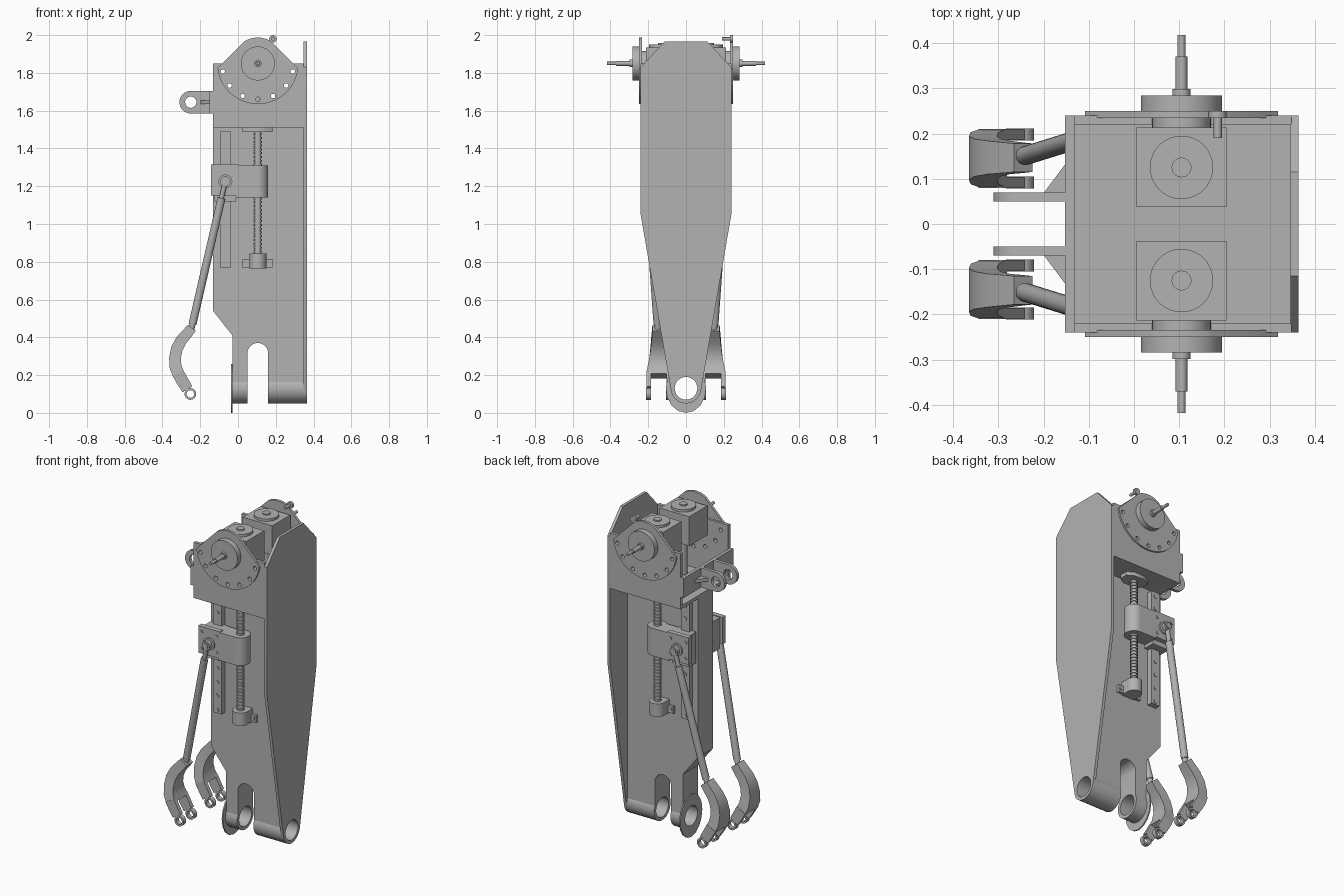
import bpy, bmesh
from math import sin, cos, pi, radians
from mathutils import Vector, Matrix

cube = bpy.data.objects.get("Cube")
if cube:
    bpy.data.objects.remove(cube, do_unlink=True)

steel = bpy.data.materials.new("plain_grey_steel")
steel.use_nodes = True
steel.diffuse_color = (0.45, 0.45, 0.45, 1)
steel.node_tree.nodes["Principled BSDF"].inputs["Base Color"].default_value = (0.45, 0.45, 0.45, 1)


def finish(name, bm, mirror=False, cutter=None, helper=False):
    """Turn a bmesh into a named object, optionally drilled and mirrored front to back."""
    bmesh.ops.recalc_face_normals(bm, faces=bm.faces)
    mesh = bpy.data.meshes.new(name)
    bm.to_mesh(mesh)
    bm.free()
    ob = bpy.data.objects.new(name, mesh)
    bpy.context.collection.objects.link(ob)
    mesh.materials.append(steel)
    if helper:
        ob.hide_render = True
        ob.hide_set(True)
        return ob
    if cutter:
        m = ob.modifiers.new("drill", 'BOOLEAN')
        m.object, m.operation, m.solver = cutter, 'DIFFERENCE', 'EXACT'
    if mirror:
        m = ob.modifiers.new("mirror", 'MIRROR')
        m.use_axis = (False, True, False)
        m.use_mirror_merge = False
    bpy.ops.object.select_all(action='DESELECT')
    ob.select_set(True)
    bpy.context.view_layer.objects.active = ob
    bpy.ops.object.shade_smooth_by_angle(angle=radians(32))
    return ob


def prism(bm, pts, axis, a, b):
    """Extrude a 2D outline along an axis from a to b."""
    def place(p, d):
        return {'x': (d, p[0], p[1]), 'y': (p[0], d, p[1]), 'z': (p[0], p[1], d)}[axis]
    lo = [bm.verts.new(place(p, a)) for p in pts]
    hi = [bm.verts.new(place(p, b)) for p in pts]
    bm.faces.new(lo)
    bm.faces.new(hi[::-1])
    for i in range(len(pts)):
        j = (i + 1) % len(pts)
        bm.faces.new((lo[i], lo[j], hi[j], hi[i]))


def box(bm, x0, x1, y0, y1, z0, z1):
    prism(bm, [(x0, y0), (x1, y0), (x1, y1), (x0, y1)], 'z', z0, z1)


def arc(cx, cy, r, a0, a1, n=16):
    return [(cx + r * cos(radians(a0 + (a1 - a0) * i / n)),
             cy + r * sin(radians(a0 + (a1 - a0) * i / n))) for i in range(n + 1)]


def disc(bm, c, r, axis, a, b, n=32, squash=1):
    prism(bm, [(c[0] + r * squash * cos(2 * pi * i / n), c[1] + r * sin(2 * pi * i / n))
               for i in range(n)], axis, a, b)


def tube(bm, c, r, hole, axis, a, b, n=32):
    """Hollow cylinder."""
    def place(p, d):
        return {'x': (d, p[0], p[1]), 'y': (p[0], d, p[1])}[axis]
    loops = [[bm.verts.new(place((c[0] + q * cos(2 * pi * i / n), c[1] + q * sin(2 * pi * i / n)), d))
              for i in range(n)] for q, d in ((r, a), (r, b), (hole, b), (hole, a))]
    for k in range(4):
        u, v = loops[k], loops[(k + 1) % 4]
        for i in range(n):
            j = (i + 1) % n
            bm.faces.new((u[i], u[j], v[j], v[i]))


def rod(bm, p, q, r, n=16):
    p, q = Vector(p), Vector(q)
    turn = (q - p).to_track_quat('Z', 'Y').to_matrix().to_4x4()
    bmesh.ops.create_cone(bm, cap_ends=True, segments=n, radius1=r, radius2=r, depth=(q - p).length,
                          matrix=Matrix.Translation((p + q) / 2) @ turn)


def ribbon(bm, path):
    """Sweep a rectangle along (x, z, half thickness, y0, y1) stations."""
    rings = []
    for i, (x, z, h, y0, y1) in enumerate(path):
        p, q = path[max(i - 1, 0)], path[min(i + 1, len(path) - 1)]
        t = Vector((q[0] - p[0], q[1] - p[1])).normalized()
        nx, nz = -t.y * h, t.x * h
        rings.append([bm.verts.new(v) for v in ((x + nx, y0, z + nz), (x + nx, y1, z + nz),
                                                (x - nx, y1, z - nz), (x - nx, y0, z - nz))])
    for u, v in zip(rings, rings[1:]):
        for i in range(4):
            j = (i + 1) % 4
            bm.faces.new((u[i], u[j], v[j], v[i]))
    bm.faces.new(rings[0])
    bm.faces.new(rings[-1][::-1])


SX, SY = 0.105, 0.125      # screw axis
HUB = (SX, 1.85)           # drive hub centre

# Cutters
bm = bmesh.new()
disc(bm, (0, 0.13), 0.06, 'x', -0.5, 0.6)
bore = finish("bore_cutter", bm, helper=True)
bm = bmesh.new()
for a in (193, 218, 245, 270, 295, 322, 347):
    disc(bm, (HUB[0] + 0.19 * cos(radians(a)), HUB[1] + 0.19 * sin(radians(a))), 0.012, 'y', -0.4, 0.4, 12)
holes = finish("bolt_hole_cutter", bm, helper=True)

# Large side plate
bm = bmesh.new()
prism(bm, [(-0.115, 1.965), (-0.24, 1.83), (-0.24, 1.05)] + arc(0, 0.13, 0.08, -170, -10)
      + [(0.24, 1.05), (0.24, 1.83), (0.115, 1.965)], 'x', 0.346, 0.364)
finish("side_plate", bm, cutter=bore)

# Central web with forked foot
bm = bmesh.new()
prism(bm, [(-0.132, 1.52), (-0.132, 0.54), (-0.03, 0.41), (-0.03, 0.13), (0.05, 0.13)]
      + arc(SX, 0.315, 0.055, 180, 0) + [(0.16, 0.13), (0.35, 0.13), (0.35, 1.52)], 'y', -0.072, 0.072)
finish("central_web", bm, cutter=bore)
bm = bmesh.new()
tube(bm, (0, 0.13), 0.08, 0.06, 'x', -0.03, 0.05)
tube(bm, (0, 0.13), 0.08, 0.06, 'x', 0.16, 0.364)
finish("foot_bushings", bm)
bm = bmesh.new()
disc(bm, (0, 0.13), 0.13, 'x', -0.036, -0.028, 16, 0.82)
finish("foot_flange", bm, cutter=bore)

# Upper housing
bm = bmesh.new()
box(bm, -0.132, 0.348, 0.22, 0.24, 1.51, 1.85)
finish("housing_wall", bm, True, holes)
bm = bmesh.new()
box(bm, -0.132, 0.348, -0.22, 0.22, 1.51, 1.53)
finish("housing_floor", bm)
bm = bmesh.new()
box(bm, -0.152, -0.132, -0.24, 0.24, 1.585, 1.705)
finish("housing_end_beam", bm)

# Drive covers with hubs and shafts
bm = bmesh.new()
prism(bm, arc(*HUB, 0.215, 187, 353, 32) + arc(*HUB, 0.137, 60, 120, 10), 'y', 0.234, 0.25)
finish("drive_cover", bm, True, holes)
bm = bmesh.new()
disc(bm, HUB, 0.065, 'y', 0.2, 0.235)
disc(bm, HUB, 0.09, 'y', 0.25, 0.284, 40)
disc(bm, HUB, 0.02, 'y', 0.284, 0.298, 20)
disc(bm, HUB, 0.013, 'y', 0.298, 0.37, 16)
disc(bm, HUB, 0.009, 'y', 0.37, 0.418, 16)
finish("hub_and_shaft", bm, True)
bm = bmesh.new()
tube(bm, (0.185, 1.98), 0.02, 0.009, 'y', 0.234, 0.25, 16)
disc(bm, (0.185, 1.98), 0.009, 'y', 0.19, 0.25, 12)
finish("cover_latch", bm)

# Gearboxes
bm = bmesh.new()
box(bm, 0.005, 0.205, 0.038, 0.213, 1.755, 1.935)
disc(bm, (SX, SY), 0.07, 'z', 1.935, 1.95, 40)
tube_r = 0.022
disc(bm, (SX, SY), tube_r, 'z', 1.95, 1.958, 20)
disc(bm, (SX, SY), tube_r, 'z', 1.5, 1.755, 20)
finish("gearbox", bm, True)

# Clevis
bm = bmesh.new()
disc(bm, (-0.25, 1.645), 0.03, 'y', -0.3, 0.3, 24)
pin_hole = finish("clevis_cutter", bm, helper=True)
bm = bmesh.new()
prism(bm, arc(-0.25, 1.645, 0.06, 90, 270) + [(-0.14, 1.585), (-0.14, 1.705)], 'y', 0.05, 0.07)
finish("clevis_lug", bm, True, pin_hole)
bm = bmesh.new()
prism(bm, [(-0.2, 0.068), (-0.15, 0.068), (-0.15, 0.135)], 'z', 1.635, 1.655)
finish("clevis_gusset", bm, True)

# Guide rail
bm = bmesh.new()
box(bm, -0.096, -0.038, 0.07, 0.105, 0.77, 1.49)
for z in (0.79, 0.875, 0.96, 1.045, 1.385, 1.46):
    disc(bm, (-0.067, z), 0.012, 'y', 0.105, 0.109, 12)
finish("guide_rail", bm, True)

# Threaded screw
bm = bmesh.new()
rod(bm, (SX, SY, 0.8), (SX, SY, 1.5), 0.017)
for i in range(32):
    disc(bm, (SX, SY), 0.023, 'z', 0.85 + i * 0.02, 0.86 + i * 0.02, 16)
finish("lead_screw", bm, True)

# Screw bearings
bm = bmesh.new()
disc(bm, (SX, SY), 0.045, 'z', 0.765, 0.845)
box(bm, 0.06, 0.15, 0.07, SY, 0.765, 0.845)
box(bm, 0.025, 0.182, 0.07, 0.088, 0.77, 0.815)
for x in (0.043, 0.165):
    disc(bm, (x, 0.793), 0.01, 'y', 0.088, 0.093, 12)
finish("lower_bearing", bm, True)
bm = bmesh.new()
prism(bm, [(0.025, 0.1), (0.07, 0.075), (0.14, 0.075), (0.182, 0.1),
           (0.182, 0.15), (0.14, 0.175), (0.07, 0.175), (0.025, 0.15)], 'z', 1.487, 1.511)
finish("upper_bearing", bm, True)

# Sliding carriage and nut
bm = bmesh.new()
box(bm, -0.125, -0.01, 0.08, 0.15, 1.12, 1.31)
box(bm, -0.143, 0.002, 0.15, 0.18, 1.15, 1.315)
box(bm, -0.01, SX, 0.085, 0.18, 1.14, 1.31)
disc(bm, (SX, SY), 0.055, 'z', 1.14, 1.31)
for x in (-0.122, -0.02):
    for z in (1.18, 1.28):
        disc(bm, (x, z), 0.01, 'y', 0.18, 0.185, 12)
disc(bm, (-0.067, 1.225), 0.037, 'y', 0.18, 0.19, 24)
disc(bm, (-0.067, 1.225), 0.017, 'y', 0.19, 0.222, 16)
finish("carriage", bm, True)

# Swinging link
bm = bmesh.new()
top, low = Vector((-0.067, 0.205, 1.225)), Vector((-0.25, 0.148, 0.43))
rod(bm, top, top.lerp(low, 0.14), 0.013)
rod(bm, top.lerp(low, 0.11), top.lerp(low, 0.95), 0.021, 20)
rod(bm, top.lerp(low, 0.92), low, 0.016)
disc(bm, (top.x, top.z), 0.027, 'y', 0.195, 0.216, 20)
finish("link_rod", bm, True)

# Curved fork at the end of the link
bm = bmesh.new()
ribbon(bm, [(-0.245, 0.45, 0.026, 0.115, 0.178), (-0.265, 0.425, 0.028, 0.113, 0.18),
            (-0.3, 0.385, 0.03, 0.11, 0.184), (-0.324, 0.34, 0.031, 0.105, 0.188),
            (-0.334, 0.29, 0.031, 0.098, 0.194), (-0.33, 0.24, 0.032, 0.088, 0.203),
            (-0.31, 0.195, 0.032, 0.08, 0.21)])
for y in (0.08, 0.186):
    ribbon(bm, [(-0.316, 0.208, 0.032, y, y + 0.024), (-0.295, 0.17, 0.032, y, y + 0.024),
                (-0.268, 0.125, 0.03, y, y + 0.024)])
    tube(bm, (-0.252, 0.1), 0.031, 0.02, 'y', y - 0.001, y + 0.025, 24)
finish("link_fork", bm, True)
